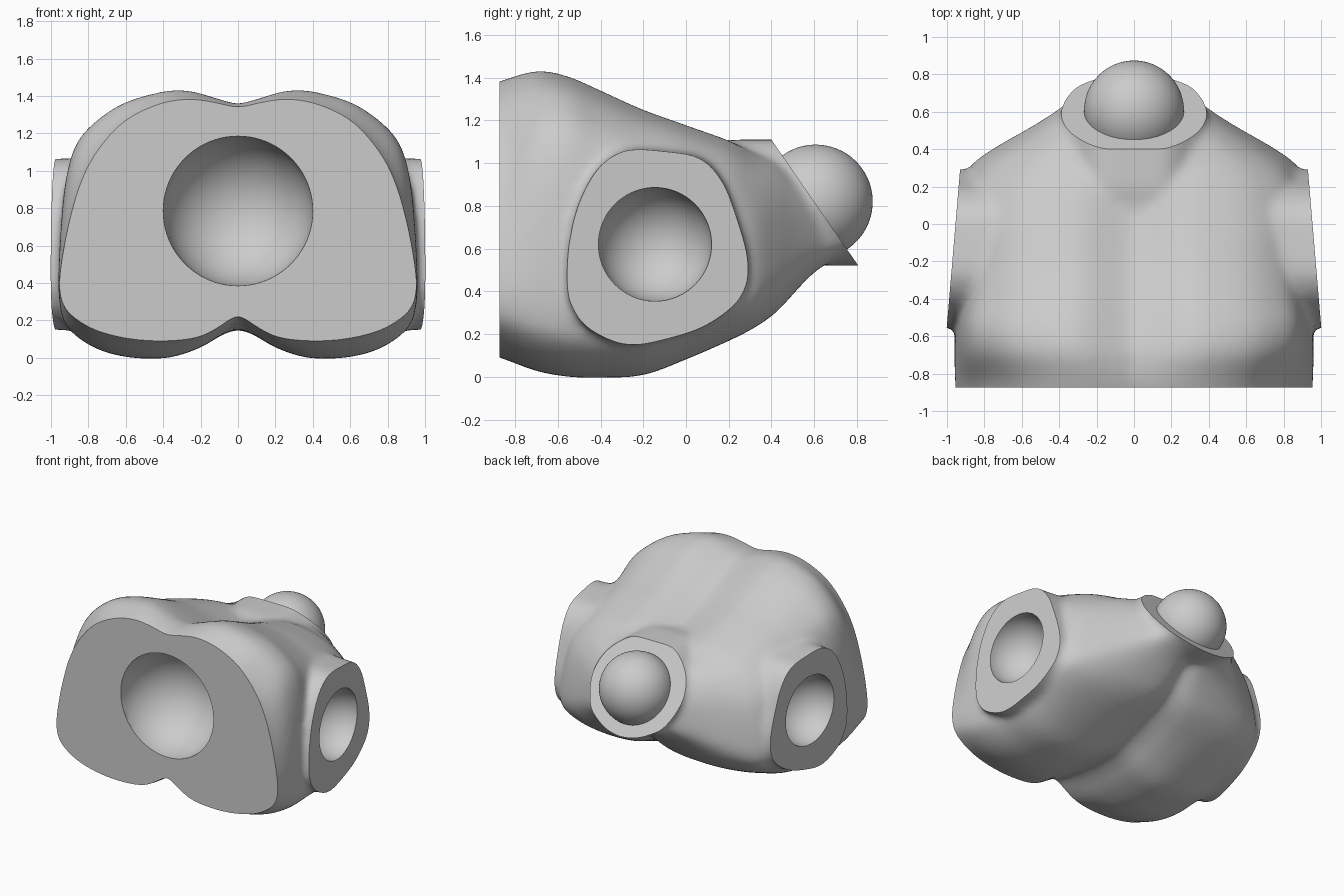
import bpy, bmesh, math
from mathutils import Vector

if "Cube" in bpy.data.objects:
    bpy.data.objects.remove(bpy.data.objects["Cube"], do_unlink=True)

grey = bpy.data.materials.new("plain_grey")
grey.use_nodes = True
grey.diffuse_color = (0.6, 0.6, 0.6, 1)
grey.node_tree.nodes["Principled BSDF"].inputs["Base Color"].default_value = (0.6, 0.6, 0.6, 1)


def spline(pts, steps, closed=False):
    """Smooth interpolation through points of any dimension."""
    n, out = len(pts), []
    pick = (lambda i: pts[i % n]) if closed else (lambda i: pts[max(0, min(n - 1, i))])
    for i in range(n if closed else n - 1):
        for s in range(steps):
            t = s / steps
            out.append([b + 0.5 * t * (c - a + t * (2*a - 5*b + 4*c - d + t * (3*(b - c) + d - a)))
                        for a, b, c, d in zip(pick(i - 1), pick(i), pick(i + 1), pick(i + 2))])
    return out if closed else out + [list(pts[-1])]


def loft(bm, rings):
    """Bridge closed rings and cap both ends."""
    rows = [[bm.verts.new(p) for p in ring] for ring in rings]
    for a, b in zip(rows, rows[1:]):
        for i in range(len(a)):
            j = (i + 1) % len(a)
            bm.faces.new((a[i], a[j], b[j], b[i]))
    bm.faces.new(rows[0])
    bm.faces.new(rows[-1][::-1])


def mesh_object(name, bm):
    bmesh.ops.recalc_face_normals(bm, faces=bm.faces)
    me = bpy.data.meshes.new(name)
    bm.to_mesh(me)
    bm.free()
    me.materials.append(grey)
    ob = bpy.data.objects.new(name, me)
    bpy.context.collection.objects.link(ob)
    return ob


def ball(name, centre, radius):
    bm = bmesh.new()
    bmesh.ops.create_uvsphere(bm, u_segments=64, v_segments=40, radius=radius)
    bmesh.ops.translate(bm, verts=bm.verts, vec=centre)
    return mesh_object(name, bm)


def apply(ob, kind, **settings):
    bpy.context.view_layer.objects.active = ob
    mod = ob.modifiers.new(kind, kind)
    for key, value in settings.items():
        setattr(mod, key, value)
    bpy.ops.object.modifier_apply(modifier=mod.name)


def mirrored(half):
    return spline(half + [(-x, z) for x, z in half[-2:0:-1]], 3, True)


# Half cross-sections as shares of half width and height: waist and full chest
waist = mirrored([(0, .966), (.12, .985), (.28, 1), (.46, .975), (.65, .9), (.8, .77), (.88, .65),
                  (.93, .53), (.97, .4), (1, .25), (.99, .17), (.94, .11), (.8, .045), (.6, .008),
                  (.4, 0), (.22, .015), (.1, .06), (0, .105)])
chest = mirrored([(0, .935), (.12, .957), (.25, .99), (.38, 1), (.62, .965), (.78, .905), (.9, .82),
                  (.96, .69), (.99, .5), (1, .3), (.99, .17), (.94, .1), (.8, .035), (.62, .002),
                  (.4, 0), (.22, .04), (.1, .09), (0, .115)])

# Stations along the trunk: y, half width, bottom, top, fullness of chest
stations = spline([(-1, .95, .13, 1.33, 0), (-.87, .955, .09, 1.385, 0), (-.7, .96, .03, 1.437, .7),
                   (-.55, .955, .005, 1.405, 1), (-.4, .935, 0, 1.34, 1), (-.2, .92, .012, 1.25, 1),
                   (0, .91, .085, 1.178, 1), (.2, .91, .17, 1.11, .65), (.32, .865, .23, 1.05, .2),
                   (.42, .725, .3, 1.02, 0), (.5, .585, .385, .98, 0), (.58, .455, .47, .95, 0),
                   (.66, .35, .53, .92, 0), (.8, .25, .6, .88, 0)], 4)
bm = bmesh.new()
loft(bm, [[((a[0] + (b[0] - a[0]) * f) * w, y, lo + (a[1] + (b[1] - a[1]) * f) * (hi - lo))
           for a, b in zip(waist, chest)] for y, w, lo, hi, f in stations])

# Neck stump, flattened on top
neck = []
for i in range(48):
    a = math.tau * i / 48
    neck.append((.385 * math.cos(a), .83 + min(.28, .31 * math.sin(a))))
loft(bm, [[(x * s, y, z + dz) for x, z in neck]
          for y, s, dz in ((-.1, .8, -.05), (.2, .95, 0), (.45, 1, 0), (.95, 1, 0))])

# Shoulder stumps
arm = spline([(-.55, .45), (-.54, .62), (-.5, .8), (-.41, .97), (-.28, 1.055), (-.1, 1.05),
              (.06, 1.02), (.16, .92), (.22, .78), (.285, .54), (.25, .38), (.1, .25),
              (-.1, .18), (-.28, .155), (-.45, .23), (-.53, .34)], 4, True)
for side in (-1, 1):
    loft(bm, [[(side * x, -.14 + (y + .14) * s, .62 + (z - .62) * s) for y, z in arm]
              for x, s in ((.4, .9), (.7, 1.04), (.88, 1.015), (1.1, 1.005))])

torso = mesh_object("torso", bm)
apply(torso, "REMESH", mode="VOXEL", voxel_size=.02)
apply(torso, "SMOOTH", factor=.5, iterations=20)

# Flat cuts at waist, neck and both shoulders
cuts = [((0, -.873, 0), (0, -1, 0)), ((0, .6, .82), (0, .58, .4))]
cuts += [((s * .93, .29, 0), (s, .0843, 0)) for s in (-1, 1)]
bm = bmesh.new()
bm.from_mesh(torso.data)
for point, normal in cuts:
    res = bmesh.ops.bisect_plane(bm, geom=bm.verts[:] + bm.edges[:] + bm.faces[:], dist=1e-5,
                                 plane_co=Vector(point), plane_no=Vector(normal).normalized(),
                                 clear_outer=True)
    rim = [e for e in res["geom_cut"] if isinstance(e, bmesh.types.BMEdge)]
    bmesh.ops.holes_fill(bm, edges=rim, sides=0)
bmesh.ops.recalc_face_normals(bm, faces=bm.faces)
bm.to_mesh(torso.data)
bm.free()

# Round joint sockets
for centre, radius in (((0, -.873, .785), .4), ((.967, -.145, .62), .266), ((-.967, -.145, .62), .266)):
    cutter = ball("socket_cutter", centre, radius)
    cutter.hide_render = True
    apply(torso, "BOOLEAN", operation="DIFFERENCE", object=cutter, solver="EXACT")
    bpy.data.objects.remove(cutter, do_unlink=True)

neck_ball = ball("neck_ball", (0, .607, .82), .267)

for ob in (torso, neck_ball):
    bpy.ops.object.select_all(action="DESELECT")
    ob.select_set(True)
    bpy.context.view_layer.objects.active = ob
    bpy.ops.object.shade_smooth_by_angle(angle=math.radians(35))
